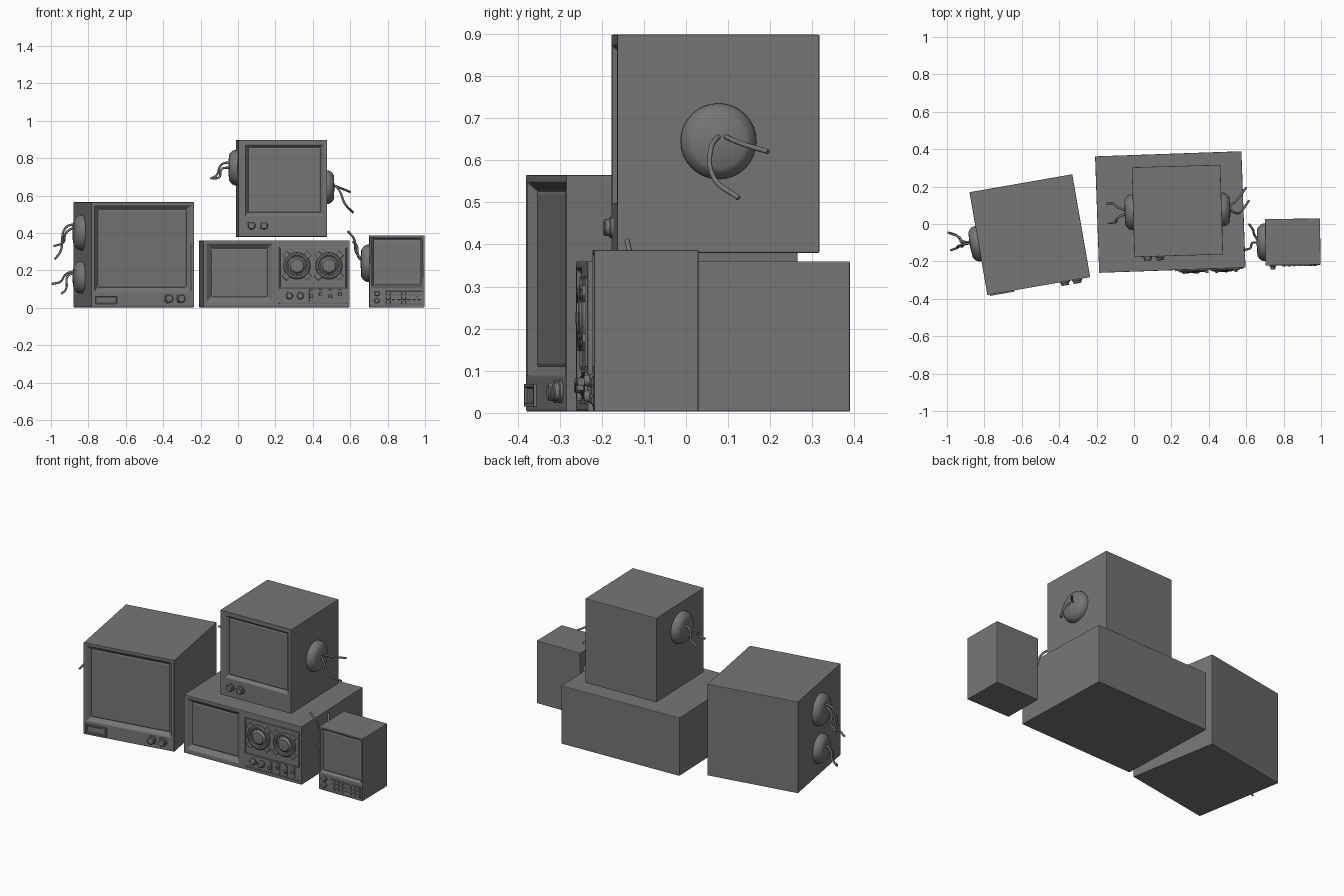
import bpy, bmesh
from math import radians, cos, sin, pi
from mathutils import Matrix, Vector

if "Cube" in bpy.data.objects:
    bpy.data.objects.remove(bpy.data.objects["Cube"])

grey = bpy.data.materials.new("dark grey")
grey.use_nodes = True
colour = (0.18, 0.18, 0.18, 1)
grey.diffuse_color = colour
grey.node_tree.nodes["Principled BSDF"].inputs["Base Color"].default_value = colour


def finish(name, bm, place, bevel=0, smooth=False):
    """Turn a bmesh into a placed, shaded object."""
    bmesh.ops.recalc_face_normals(bm, faces=bm.faces)
    mesh = bpy.data.meshes.new(name)
    bm.to_mesh(mesh)
    bm.free()
    mesh.materials.append(grey)
    ob = bpy.data.objects.new(name, mesh)
    bpy.context.collection.objects.link(ob)
    ob.matrix_world = place
    if bevel:
        mod = ob.modifiers.new("soft edges", 'BEVEL')
        mod.width, mod.segments, mod.limit_method = bevel, 2, 'ANGLE'
    if smooth:
        bpy.ops.object.select_all(action='DESELECT')
        ob.select_set(True)
        bpy.context.view_layer.objects.active = ob
        bpy.ops.object.shade_smooth_by_angle(angle=radians(40))
    return ob


def loft(name, rects, place, bevel=0):
    """Join rectangles (x0, x1, z0, z1, y) one after another, capping both ends."""
    bm = bmesh.new()
    rings = [[bm.verts.new(p) for p in ((a, y, c), (b, y, c), (b, y, d), (a, y, d))]
             for a, b, c, d, y in rects]
    for r, s in zip(rings, rings[1:]):
        for i in range(4):
            j = (i + 1) % 4
            bm.faces.new((r[i], r[j], s[j], s[i]))
    bm.faces.new(rings[0])
    bm.faces.new(rings[-1])
    return finish(name, bm, place, bevel)


def turned(name, profile, place, sides=32):
    """Spin a (radius, height) profile about local z."""
    bm = bmesh.new()
    verts = [bm.verts.new((r, 0, h)) for r, h in profile]
    edges = [bm.edges.new(p) for p in zip(verts, verts[1:])]
    bmesh.ops.spin(bm, geom=verts + edges, cent=(0, 0, 0), axis=(0, 0, 1),
                   angle=2 * pi, steps=sides)
    bmesh.ops.remove_doubles(bm, verts=bm.verts, dist=0.0001)
    return finish(name, bm, place, smooth=True)


def plate(name, x0, x1, z0, z1, front, thick, place):
    return loft(name, [(x0, x1, z0, z1, front + 0.003),
                       (x0, x1, z0, z1, front - thick)], place, 0.002)


def facing_front(x, z, front):
    return Matrix.Translation((x, front, z)) @ Matrix.Rotation(pi / 2, 4, 'X')


def knob(name, x, z, r, front, place):
    turned(name, [(r, -0.003), (r, 0.006), (r * 0.82, 0.008), (r * 0.78, 0.018),
                  (r * 0.65, 0.021), (0, 0.021)], place @ facing_front(x, z, front), 24)


def monitor(name, centre, angle, size, screen, slope, depth):
    """Bevelled cabinet with a sloped, sunken screen; returns placement and front y."""
    place = Matrix.Translation(centre) @ Matrix.Rotation(radians(angle), 4, 'Z')
    w, d, h = size[0] / 2, size[1] / 2, size[2]
    a, b, c, e = screen
    s = slope
    loft(name + "_cabinet",
         [(-w, w, 0, h, d), (-w, w, 0, h, -d), (a, b, c, e, -d),
          (a + s, b - s, c + s, e - s, -d + depth),
          (a + s + 0.005, b - s - 0.005, c + s + 0.005, e - s - 0.005, -d + depth - 0.004)],
         place, 0.005)
    return place, -d


def dish(name, side, x, y, z, r, place):
    """Round speaker pod on a cabinet side; side is -1 or 1."""
    turned(name, [(r, -0.005), (r, 0.012), (r * 0.94, 0.026), (r * 0.8, 0.038),
                  (r * 0.72, 0.043), (0, 0.047)],
           place @ Matrix.Translation((x, y, z)) @ Matrix.Rotation(side * pi / 2, 4, 'Y'))


def cable(name, points, r=0.006):
    curve = bpy.data.curves.new(name, 'CURVE')
    curve.dimensions = '3D'
    curve.bevel_depth, curve.bevel_resolution, curve.resolution_u = r, 2, 8
    curve.use_fill_caps = True
    spline = curve.splines.new('BEZIER')
    spline.bezier_points.add(len(points) - 1)
    for bp, p in zip(spline.bezier_points, points):
        bp.co = p
        bp.handle_left_type = bp.handle_right_type = 'AUTO'
    curve.materials.append(grey)
    bpy.context.collection.objects.link(bpy.data.objects.new(name, curve))


# Large monitor
place, f = monitor("large_monitor", (-0.557, -0.057, 0.003), 9.9, (0.558, 0.558, 0.562),
                   (-0.262, 0.262, 0.085, 0.545), 0.022, 0.022)
loft("large_monitor_label", [(-0.266, -0.135, 0.012, 0.066, f + 0.003),
                             (-0.266, -0.135, 0.012, 0.066, f - 0.007),
                             (-0.259, -0.142, 0.019, 0.059, f - 0.007),
                             (-0.255, -0.146, 0.023, 0.055, f - 0.002)], place)
for x in (0.141, 0.207):
    knob("large_monitor_knob", x, 0.047, 0.027, f, place)
for z in (0.4, 0.16):
    dish("large_monitor_pod", -1, -0.279, 0, z, 0.095 if z > 0.3 else 0.086, place)

# Wide monitor
place, f = monitor("wide_monitor", (0.194, 0.064, 0.003), 2, (0.783, 0.623, 0.357),
                   (-0.373, -0.02, 0.028, 0.34), 0.026, 0.024)
for z0, z1 in ((0.1, 0.106), (0.316, 0.322), (0.018, 0.024)):
    plate("control_panel_rail", 0.015, 0.377, z0, z1, f, 0.006, place)
for x in (0.015, 0.371):
    plate("control_panel_post", x, x + 0.006, 0.106, 0.316, f, 0.006, place)
for x in (0.11, 0.281):
    spot = place @ facing_front(x, 0.222, f)
    turned("dial", [(0.072, -0.003), (0.072, 0.009), (0.065, 0.014), (0.056, 0.013),
                    (0.053, 0.006), (0.046, 0.005), (0.034, 0.017), (0, 0.019)], spot)
    for k in range(4):
        turn = spot @ Matrix.Rotation(pi / 4 + k * pi / 2, 4, 'Z')
        bm = bmesh.new()
        bmesh.ops.create_cube(bm, size=1, matrix=Matrix.Translation((0.082, 0, 0.004))
                              @ Matrix.Diagonal((0.026, 0.034, 0.016, 1)))
        finish("dial_lug", bm, turn, 0.003)
for x in (0.07, 0.128):
    knob("wide_monitor_knob", x, 0.062, 0.022, f, place)
for i, x in enumerate((0.186, 0.237, 0.288, 0.339)):
    plate("slider_track", x - 0.01, x + 0.01, 0.03, 0.094, f, 0.006, place)
    z = 0.05 + 0.012 * (i % 2)
    plate("slider_grip", x - 0.008, x + 0.008, z, z + 0.018, f, 0.022, place)

# Upper monitor
place, f = monitor("upper_monitor", (0.232, 0.07, 0.38), 1.7, (0.474, 0.48, 0.518),
                   (-0.198, 0.216, 0.115, 0.492), 0.014, 0.018)
for x in (-0.167, -0.1):
    knob("upper_monitor_knob", x, 0.06, 0.025, f, place)
dish("upper_monitor_pod", -1, -0.237, 0, 0.37, 0.095, place)
dish("upper_monitor_pod", 1, 0.237, 0, 0.265, 0.09, place)

# Small monitor
place, f = monitor("small_monitor", (0.849, -0.096, 0.003), 0.7, (0.294, 0.248, 0.384),
                   (-0.135, 0.137, 0.108, 0.374), 0.01, 0.016)
for z in (0.036, 0.074):
    knob("small_monitor_knob", -0.108, z, 0.017, f, place)
plate("keypad", -0.065, 0.137, 0.012, 0.086, f, 0.002, place)
for i in range(7):
    for j in range(3):
        x, z = -0.058 + i * 0.0275, 0.018 + j * 0.0225
        plate("key", x, x + 0.022, z, z + 0.017, f, 0.006, place)
dish("small_monitor_pod", -1, -0.147, 0, 0.235, 0.1, place)

# Loose cables
cable("upper_right_cable", [(0.5, 0.085, 0.66), (0.55, 0.13, 0.64), (0.6, 0.195, 0.62)])
cable("upper_right_cable", [(0.5, 0.085, 0.665), (0.54, 0.06, 0.63), (0.57, 0.065, 0.56),
                            (0.615, 0.125, 0.51)])
cable("upper_left_cable", [(-0.04, 0.07, 0.78), (-0.09, 0.09, 0.765), (-0.115, 0.11, 0.71),
                           (-0.148, 0.11, 0.69)])
cable("upper_left_cable", [(-0.04, 0.06, 0.75), (-0.09, 0.03, 0.74), (-0.1, 0.01, 0.7),
                           (-0.135, 0.005, 0.69)])
cable("large_upper_cable", [(-0.86, -0.1, 0.44), (-0.92, -0.1, 0.4), (-0.935, -0.07, 0.35),
                            (-0.985, -0.05, 0.33)])
cable("large_upper_cable", [(-0.86, -0.1, 0.45), (-0.92, -0.11, 0.43), (-0.95, -0.13, 0.3),
                            (-0.98, -0.14, 0.26)])
cable("large_lower_cable", [(-0.86, -0.1, 0.2), (-0.92, -0.09, 0.18), (-0.95, -0.06, 0.14),
                            (-0.995, -0.045, 0.128)])
cable("large_lower_cable", [(-0.86, -0.1, 0.19), (-0.91, -0.11, 0.17), (-0.92, -0.12, 0.1),
                            (-0.945, -0.12, 0.075)])
cable("small_cable", [(0.67, -0.1, 0.26), (0.635, -0.1, 0.29), (0.62, -0.13, 0.37),
                      (0.587, -0.14, 0.41)])
cable("small_cable", [(0.67, -0.1, 0.25), (0.645, -0.06, 0.27), (0.635, -0.03, 0.33),
                      (0.615, 0.0, 0.355)])
